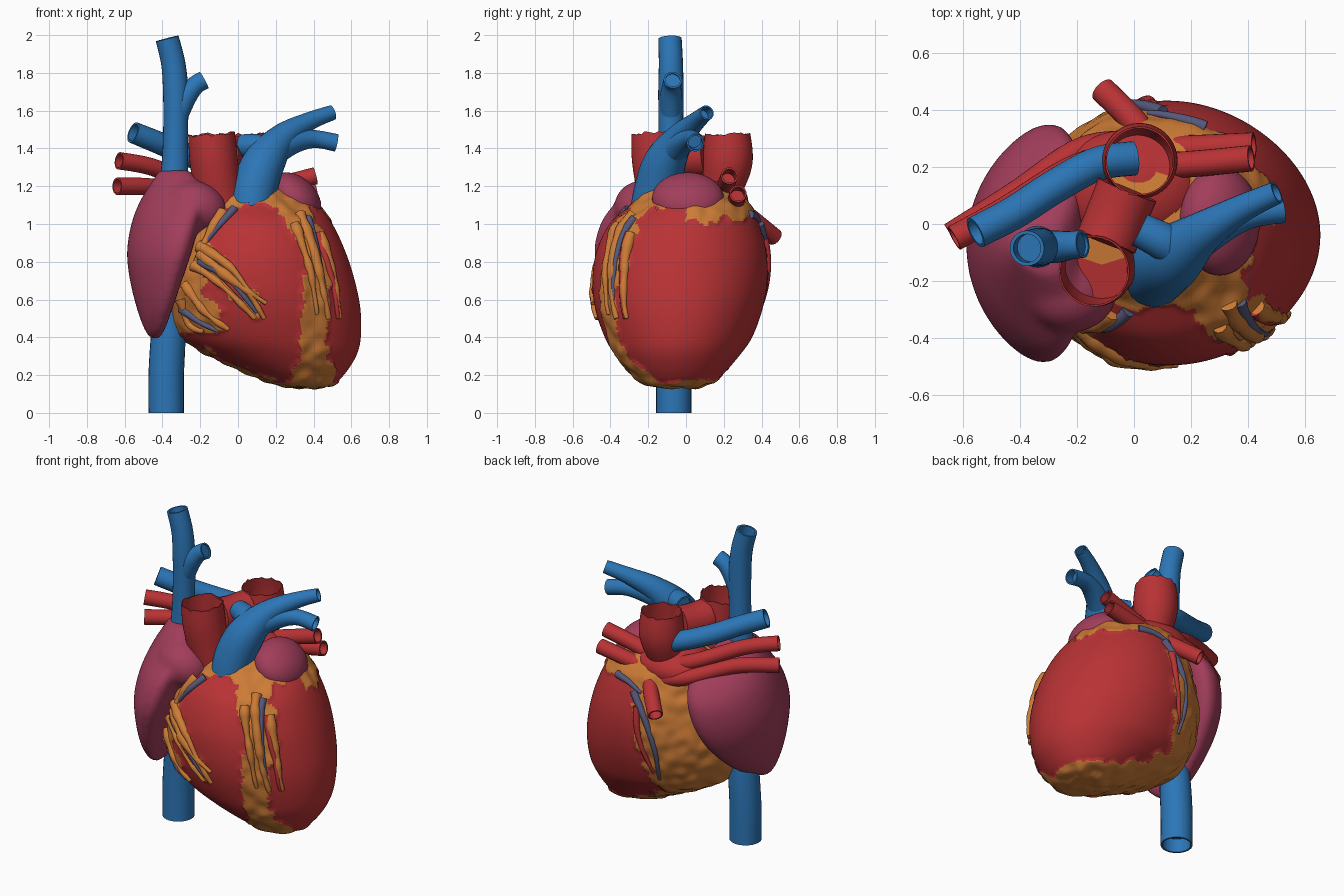
import bpy, bmesh, math, random
from mathutils import Matrix, Vector, noise
from mathutils.bvhtree import BVHTree

random.seed(4)
if "Cube" in bpy.data.objects:
    bpy.data.objects.remove(bpy.data.objects["Cube"])


def material(name, rgb):
    m = bpy.data.materials.new(name)
    m.use_nodes = True
    m.diffuse_color = (*rgb, 1)
    m.node_tree.nodes["Principled BSDF"].inputs["Base Color"].default_value = (*rgb, 1)
    return m


RED = material("muscle red", (0.48, 0.032, 0.035))
BLUE = material("vein blue", (0.025, 0.18, 0.47))
PLUM = material("atrium plum", (0.36, 0.047, 0.105))
FAT = material("fat orange", (0.61, 0.2, 0.037))
GREY = material("small vein grey blue", (0.09, 0.1, 0.2))


def spline(keys, n):
    """Smooth curve through tuples of any length."""
    out = []
    for i in range(len(keys) - 1):
        a, b, c, d = (keys[max(i - 1, 0)], keys[i], keys[i + 1], keys[min(i + 2, len(keys) - 1)])
        for k in range(n):
            t = k / n
            out.append([q + 0.5 * t * (r - p + t * (2*p - 5*q + 4*r - s + t * (3*(q - r) + s - p)))
                        for p, q, r, s in zip(a, b, c, d)])
    return out + [list(keys[-1])]


def finish(name, bm, mats, angle=45):
    bmesh.ops.recalc_face_normals(bm, faces=bm.faces)
    me = bpy.data.meshes.new(name)
    bm.to_mesh(me)
    bm.free()
    for m in mats:
        me.materials.append(m)
    me.shade_smooth()
    me.set_sharp_from_angle(angle=math.radians(angle))
    ob = bpy.data.objects.new(name, me)
    bpy.context.collection.objects.link(ob)
    return ob


def skin(rings):
    """Closed surface through a list of equal point rings."""
    bm = bmesh.new()
    vs = [[bm.verts.new(p) for p in ring] for ring in rings]
    n = len(vs[0])
    for a, b in zip(vs, vs[1:]):
        for i in range(n):
            j = (i + 1) % n
            bm.faces.new((a[i], a[j], b[j], b[i]))
    bm.faces.new(vs[0])
    bm.faces.new(vs[-1])
    return bm


def loft(keys, steps, sides, bend=0):
    """Stack of ovals: z, x min, x max, y min, y max; bend pulls front and back to +x."""
    rings = []
    for z, x0, x1, y0, y1 in spline(keys, steps):
        rx = (x1 - x0) / 2
        rings.append([(x0 + rx * (1 + math.cos(a) + bend * math.sin(a) ** 2),
                       (y0 + y1) / 2 + (y1 - y0) / 2 * math.sin(a), z)
                      for a in (math.tau * i / sides for i in range(sides))])
    return skin(rings)


def tube(name, keys, mat, hollow=5, sides=24, bore=0.8, ragged=0, fat_side=0, lumps=0):
    """Round vessel along x, y, z, radius; its last end is an open mouth."""
    path = spline(keys, 8)
    pts = [Vector(p[:3]) for p in path]
    side, rings = None, []
    for i, p in enumerate(pts):
        t = (pts[min(i + 1, len(pts) - 1)] - pts[max(i - 1, 0)]).normalized()
        side = side or t.orthogonal()
        side = (side - t * side.dot(t)).normalized()
        up = t.cross(side)
        r = path[i][3] * (1 + lumps * noise.noise(p * 13))
        rings.append([p + r * (side * math.cos(a) + up * math.sin(a))
                      for a in (math.tau * k / sides for k in range(sides))])
    if ragged:
        rings[-1] = [v + Vector((0, 0, random.uniform(-ragged, ragged))) for v in rings[-1]]
    if hollow:
        rings += [[pts[i] + (v - pts[i]) * bore for v in rings[i]]
                  for i in range(len(pts) - 1, len(pts) - 1 - hollow, -1)]
    bm = skin(rings)
    if fat_side:  # fat showing on one side of the vessel floor
        bm.faces.ensure_lookup_table()
        floor = bm.faces[-1]
        y = floor.calc_center_median().y
        for f in bmesh.ops.poke(bm, faces=[floor])["faces"]:
            if (f.calc_center_median().y - y) * fat_side > 0.02:
                f.material_index = 1
    return finish(name, bm, [mat, FAT])


def add_blob(bm, centre, size, tilt):
    bmesh.ops.create_uvsphere(bm, u_segments=48, v_segments=28, radius=1, matrix=Matrix.LocRotScale(
        Vector(centre), Matrix.Rotation(tilt, 3, "Y").to_quaternion(), Vector(size)))
    return bm


# Ventricles: smooth red muscle with raised, lumpy fat in the grooves
body = loft([(0.135, 0.33, 0.43, -0.08, 0.03), (0.15, 0.22, 0.5, -0.2, 0.11),
             (0.2, 0.08, 0.56, -0.28, 0.19), (0.3, -0.14, 0.625, -0.37, 0.28),
             (0.4, -0.3, 0.65, -0.43, 0.35), (0.55, -0.37, 0.648, -0.48, 0.405),
             (0.7, -0.38, 0.618, -0.495, 0.43), (0.85, -0.35, 0.57, -0.475, 0.425),
             (1.0, -0.3, 0.5, -0.405, 0.385), (1.1, -0.25, 0.42, -0.29, 0.335),
             (1.17, -0.18, 0.3, -0.2, 0.25), (1.2, -0.08, 0.15, -0.1, 0.12)], 10, 192)
bmesh.ops.recalc_face_normals(body, faces=body.faces)
body.normal_update()
surface = BVHTree.FromBMesh(body)


def is_fat(p, n):
    w = 0.05 * noise.noise(p * 7) + 0.03 * noise.noise(p * 19)
    if n.z < (-0.76 if p.y > -0.15 else -0.92) + 2 * w or p.z < 0.17 + w / 2:
        return True
    if p.y < 0:
        groove = 0.405 - 0.5 * max(p.z - 0.85, 0)
        wide = 0.055 + 0.25 * max(0, 0.4 - p.z) + 0.08 * min(max(0, p.z - 0.45), 0.4)
        if abs(p.x - groove) < wide + w and p.y < -0.08:
            return True
        # sloping patch below the atrium edge
        if abs(p.z - 0.67 + p.x) < 0.075 + w and p.x < 0.11:
            return True
        edge = -0.155 + w + 0.35 * max(0, 0.62 - p.z)
        return (p.x < edge and p.z > 0.42 + w) or p.z > 1.1 + w
    return -0.35 < p.x < 0.02 + 0.15 * (p.z - 0.6) + w or p.z > 1.015 + w


fat_faces = [f for f in body.faces if is_fat(f.calc_center_median(), f.normal)]
for f in fat_faces:
    f.material_index = 1
for v in {v for f in fat_faces for v in f.verts}:
    v.co += v.normal * (0.006 + 0.014 * noise.noise(v.co * 14))
finish("ventricles", body, [RED, FAT], 70)

# Right atrium blended with its ear-shaped lobe
atrium = loft([(0.39, -0.46, -0.42, -0.22, -0.14), (0.44, -0.495, -0.39, -0.3, -0.03),
               (0.55, -0.535, -0.35, -0.39, 0.13), (0.7, -0.572, -0.3, -0.455, 0.27),
               (0.85, -0.588, -0.25, -0.487, 0.34), (1.0, -0.565, -0.21, -0.455, 0.345),
               (1.12, -0.52, -0.18, -0.37, 0.26), (1.21, -0.465, -0.2, -0.28, 0.12),
               (1.285, -0.42, -0.26, -0.18, 0.0)], 7, 64, 0.62)
add_blob(atrium, (-0.22, -0.235, 1.09), (0.165, 0.145, 0.135), 0.4)
atrium_object = finish("right_atrium", atrium, [PLUM])
remesh = atrium_object.modifiers.new("blend", "REMESH")
remesh.mode, remesh.voxel_size, remesh.use_smooth_shade = "VOXEL", 0.016, True
soften = atrium_object.modifiers.new("soften", "SMOOTH")
soften.factor, soften.iterations = 0.5, 14

finish("left_auricle", add_blob(bmesh.new(), (0.3, 0.01, 1.135), (0.16, 0.19, 0.115), 0.75), [PLUM])
finish("left_atrium", add_blob(bmesh.new(), (-0.02, 0.13, 1.12), (0.25, 0.2, 0.13), 0), [RED])

# Great veins
tube("upper_great_vein", [(-0.35, -0.08, 1.15, 0.085), (-0.335, -0.08, 1.3, 0.071),
                          (-0.33, -0.08, 1.5, 0.066), (-0.33, -0.08, 1.7, 0.067),
                          (-0.343, -0.08, 1.85, 0.064), (-0.375, -0.085, 1.982, 0.062)], BLUE)
tube("upper_vein_branch", [(-0.325, -0.08, 1.56, 0.055), (-0.275, -0.08, 1.675, 0.057),
                           (-0.225, -0.075, 1.735, 0.05), (-0.18, -0.07, 1.762, 0.049)], BLUE, 3)
tube("lower_great_vein", [(-0.36, -0.07, 0.65, 0.08), (-0.37, -0.065, 0.4, 0.092),
                          (-0.38, -0.065, 0.2, 0.094), (-0.38, -0.065, 0.0, 0.094)], BLUE, bore=0.88)

# Aorta, cut off level, with the underside of the arch between its two limbs
tube("rising_aorta", [(-0.08, -0.12, 1.05, 0.12), (-0.11, -0.14, 1.2, 0.125),
                      (-0.13, -0.16, 1.35, 0.127), (-0.14, -0.165, 1.475, 0.124)],
     RED, 16, 40, 0.95, 0.008, 1)
tube("descending_aorta", [(0.0, 0.16, 1.05, 0.07), (0.01, 0.19, 1.18, 0.105),
                          (0.02, 0.22, 1.33, 0.132), (0.02, 0.22, 1.475, 0.121)],
     RED, 14, 40, 0.95, 0.008, -1)
tube("arch_underside", [(-0.097, -0.065, 1.36, 0.108), (-0.06, 0.03, 1.355, 0.108),
                        (-0.023, 0.12, 1.36, 0.11)], RED, 0)

# Lung arteries
tube("lung_artery_trunk", [(0.065, -0.19, 1.04, 0.11), (0.085, -0.155, 1.18, 0.12),
                           (0.14, -0.11, 1.33, 0.112), (0.24, -0.03, 1.46, 0.075),
                           (0.37, 0.05, 1.54, 0.05), (0.5, 0.11, 1.59, 0.04)], BLUE)
tube("left_lung_artery_branch", [(0.15, -0.1, 1.36, 0.08), (0.28, -0.02, 1.43, 0.065),
                                 (0.4, 0.03, 1.45, 0.048), (0.52, 0.05, 1.43, 0.047)], BLUE)
tube("right_lung_artery_root", [(0.17, -0.1, 1.38, 0.07), (0.1, -0.06, 1.41, 0.066),
                                (0.02, -0.02, 1.415, 0.06)], BLUE)
tube("right_lung_artery", [(0.0, 0.23, 1.28, 0.06), (-0.13, 0.21, 1.32, 0.06),
                           (-0.28, 0.13, 1.37, 0.06), (-0.42, 0.04, 1.43, 0.059),
                           (-0.555, -0.03, 1.485, 0.057)], BLUE)

# Lung veins
for name, path in {
    "right_upper": [(0.03, 0.25, 1.12), (-0.2, 0.2, 1.2), (-0.45, 0.05, 1.3), (-0.63, -0.05, 1.335)],
    "right_lower": [(0.03, 0.28, 1.06), (-0.18, 0.26, 1.11), (-0.42, 0.1, 1.19), (-0.64, -0.04, 1.2)],
    "left_upper": [(0.0, 0.2, 1.14), (0.2, 0.21, 1.2), (0.41, 0.23, 1.255)],
    "left_lower": [(0.0, 0.26, 1.08), (0.2, 0.265, 1.12), (0.42, 0.275, 1.16)],
    "rear": [(0.06, 0.27, 1.09), (0.0, 0.36, 1.02), (-0.11, 0.47, 0.93)],
}.items():
    tube(name + "_lung_vein", [(*p, 0.046) for p in path], RED)


def strand(name, points, r, mat, back=False, lumps=0.5):
    """Tapering cord laid on the muscle along x, z points."""
    s = 1 if back else -1
    keys = []
    for i, (x, z) in enumerate(spline(points, 3)):
        hit = surface.ray_cast(Vector((x, 2 * s, z)), Vector((0, -s, 0)))[0]
        if hit:
            keys.append((hit.x, hit.y + s * 0.006, hit.z, r * (1 - 0.6 * i / (3 * len(points) - 3))))
    tube(name, keys, mat, 0, 10, lumps=lumps)


# Fat cords over the front grooves
for i, points in enumerate([
    [(-0.2, 0.88), (-0.02, 0.75), (0.14, 0.5)], [(-0.23, 0.78), (-0.08, 0.67), (0.09, 0.5)],
    [(-0.2, 0.84), (0.0, 0.68), (0.15, 0.58)], [(-0.28, 0.68), (-0.18, 0.54), (-0.05, 0.44)],
    [(-0.3, 0.6), (-0.26, 0.47), (-0.18, 0.43)], [(-0.08, 1.06), (-0.16, 0.93), (-0.23, 0.78)],
    [(0.33, 1.05), (0.4, 0.86), (0.45, 0.65), (0.48, 0.5)], [(0.43, 0.95), (0.5, 0.74), (0.54, 0.5)],
    [(0.3, 1.0), (0.38, 0.76), (0.42, 0.52)],
]):
    strand("fat_cord_%d" % (i + 1), points, 0.032, FAT)

# Small heart vessels
for i, (points, mat, back) in enumerate([
    ([(-0.02, 1.08), (-0.12, 0.97), (-0.2, 0.86)], GREY, False),
    ([(-0.2, 0.8), (-0.05, 0.71), (0.1, 0.53)], GREY, False),
    ([(-0.3, 0.55), (-0.2, 0.48), (-0.1, 0.43)], GREY, False),
    ([(0.37, 1.03), (0.42, 0.85), (0.47, 0.6)], GREY, False),
    ([(-0.2, 0.83), (-0.1, 0.74), (0.03, 0.6)], RED, False),
    ([(0.42, 0.95), (0.5, 0.7), (0.53, 0.5)], RED, False),
    ([(0.1, 1.0), (0.0, 0.85), (-0.06, 0.65), (-0.05, 0.45)], GREY, True),
    ([(0.06, 0.92), (0.04, 0.75), (-0.03, 0.5)], RED, True),
    ([(0.25, 1.05), (0.15, 1.04), (0.05, 1.0)], GREY, True),
]):
    strand("small_vessel_%d" % (i + 1), points, 0.024, mat, back, 0)
